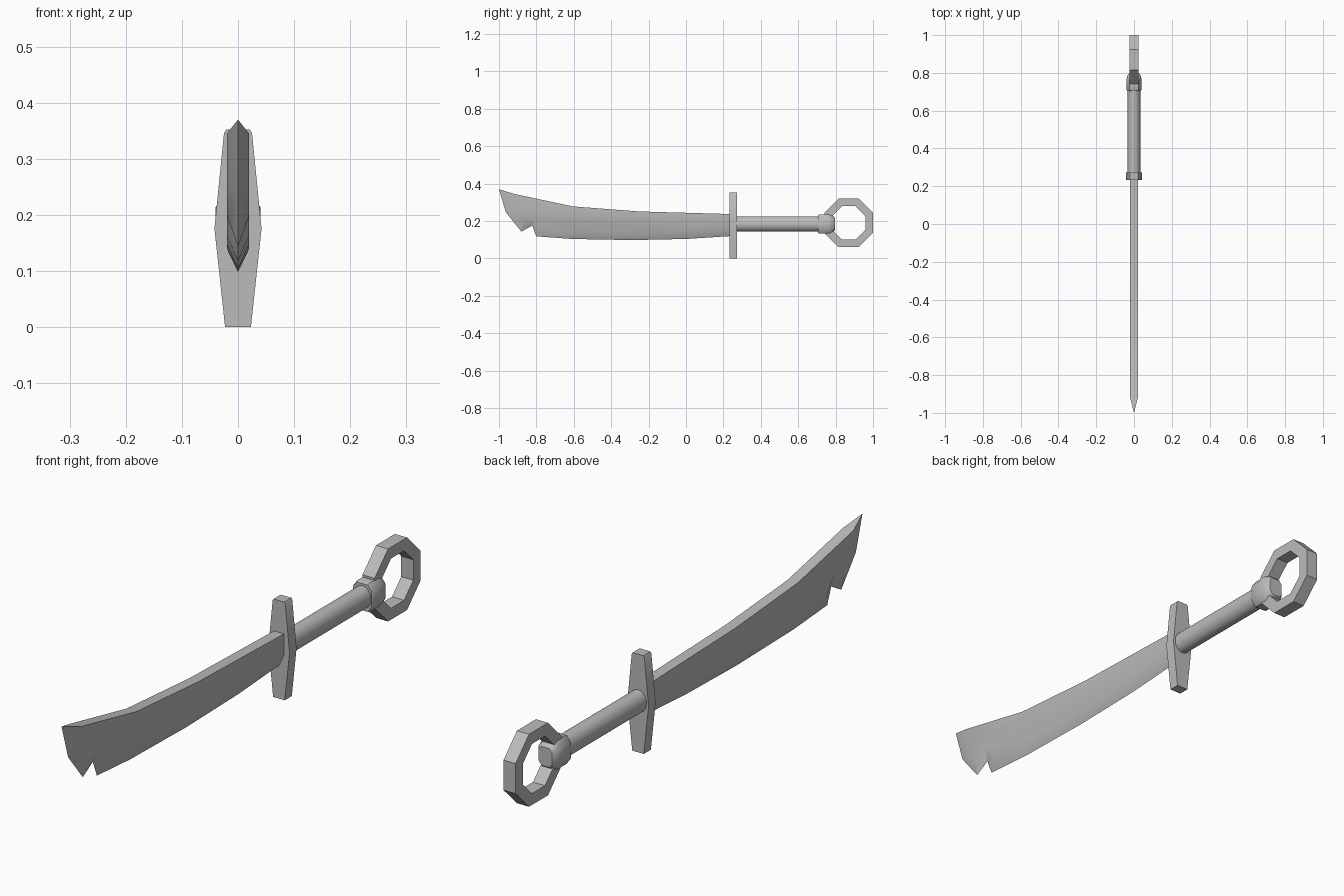
import bpy
from math import cos, sin, pi, radians

cube = bpy.data.objects.get("Cube")
if cube:
    bpy.data.objects.remove(cube, do_unlink=True)

steel = bpy.data.materials.new("plain_grey")
steel.use_nodes = True
GREY = (0.5, 0.5, 0.5, 1)
steel.diffuse_color = GREY
bsdf = next(n for n in steel.node_tree.nodes if n.type == 'BSDF_PRINCIPLED')
bsdf.inputs["Base Color"].default_value = GREY


def build(name, verts, faces, smooth=30):
    mesh = bpy.data.meshes.new(name)
    mesh.from_pydata(verts, [], faces)
    obj = bpy.data.objects.new(name, mesh)
    bpy.context.collection.objects.link(obj)
    mesh.materials.append(steel)
    bpy.ops.object.select_all(action='DESELECT')
    obj.select_set(True)
    bpy.context.view_layer.objects.active = obj
    bpy.ops.object.mode_set(mode='EDIT')
    bpy.ops.mesh.select_all(action='SELECT')
    bpy.ops.mesh.normals_make_consistent(inside=False)
    bpy.ops.object.mode_set(mode='OBJECT')
    bpy.ops.object.shade_smooth_by_angle(angle=radians(smooth))
    return obj


def loft(name, sections, smooth=30):
    """Skin equal-length loops of points and cap both ends."""
    n = len(sections[0])
    verts = [p for s in sections for p in s]
    faces = [(k*n + i, k*n + (i+1) % n, (k+1)*n + (i+1) % n, (k+1)*n + i)
             for k in range(len(sections) - 1) for i in range(n)]
    faces += [tuple(range(n)), tuple(range(len(verts) - n, len(verts)))]
    return build(name, verts, faces, smooth)


# Blade: sharp edge line, inner bevel line and flat spine, as (y, z)
edge = [(-1, .37), (-.963, .246), (-.88, .143), (-.823, .176), (-.8, .118),
        (-.61, .104), (-.29, .098), (0, .104), (.25, .12)]
inner = [(-.92, .345), (-.9, .255), (-.865, .2), (-.81, .225), (-.765, .163),
         (-.6, .148), (-.29, .14), (0, .146), (.25, .162)]
spine = [(.25, .237), (-.25, .251), (-.604, .278)]
HALF = .02
side = inner + spine
e, s = len(edge), len(side)
verts = [(0, y, z) for y, z in edge]
for sign in (1, -1):
    verts += [(sign * HALF, y, z) for y, z in side]
faces = []
for base in (e, e + s):
    faces.append(tuple(range(base, base + s)))
    faces += [(i, i+1, base+i+1, base+i) for i in range(e - 1)]
loop = list(range(e, s)) + [0]
faces += [(e+a, e+b, e+s+b, e+s+a) for a, b in zip(loop, loop[1:])]
faces += [(0, e, e+s), (e-1, 2*e-1, 2*e+s-1), (2*e-1, 2*e, 2*e+s, 2*e+s-1)]
build("blade", verts, faces)

# Guard: tall plate, widest at mid height
half = [(.023, 0), (.042, .176), (.025, .346), (.021, .352)]
outline = half + [(-x, z) for x, z in reversed(half)]
loft("guard", [[(x, y, z) for x, z in outline] for y in (.232, .272)])

# Grip: smooth oval bar
AXIS = .184


def oval(y, rx, rz, n=16):
    return [(rx*cos(2*pi*i/n), y, AXIS + rz*sin(2*pi*i/n)) for i in range(n)]


loft("grip", [oval(y, .034, .041) for y in (.26, .73)])


# Pommel: chamfered block with a tapered end
def chamfered(y, rx, rz, flat=.58):
    quarter = [(rx, rz*flat), (rx*flat, rz)]
    right = [(x, -z) for x, z in quarter[::-1]] + quarter
    pts = right + [(-x, -z) for x, z in right]
    return [(x, y, AXIS + z) for x, z in pts]


loft("pommel", [chamfered(.705, .037, .048), chamfered(.712, .04, .052),
                chamfered(.765, .04, .052), chamfered(.783, .036, .046),
                chamfered(.797, .027, .034)], 45)

# Ring: eight-sided hoop with a square section
SIDES, HOOP_Y, HOOP_Z = 8, .87, .19
verts, faces = [], []
for i in range(SIDES):
    a = 2*pi*(i + .5)/SIDES
    for x, apothem in ((-.024, .13), (.024, .13), (.024, .089), (-.024, .089)):
        r = apothem / cos(pi/SIDES)
        verts.append((x, HOOP_Y + r*cos(a), HOOP_Z + r*sin(a)))
    j = (i + 1) % SIDES
    faces += [(4*i+k, 4*i+(k+1) % 4, 4*j+(k+1) % 4, 4*j+k) for k in range(4)]
build("pommel_ring", verts, faces)
